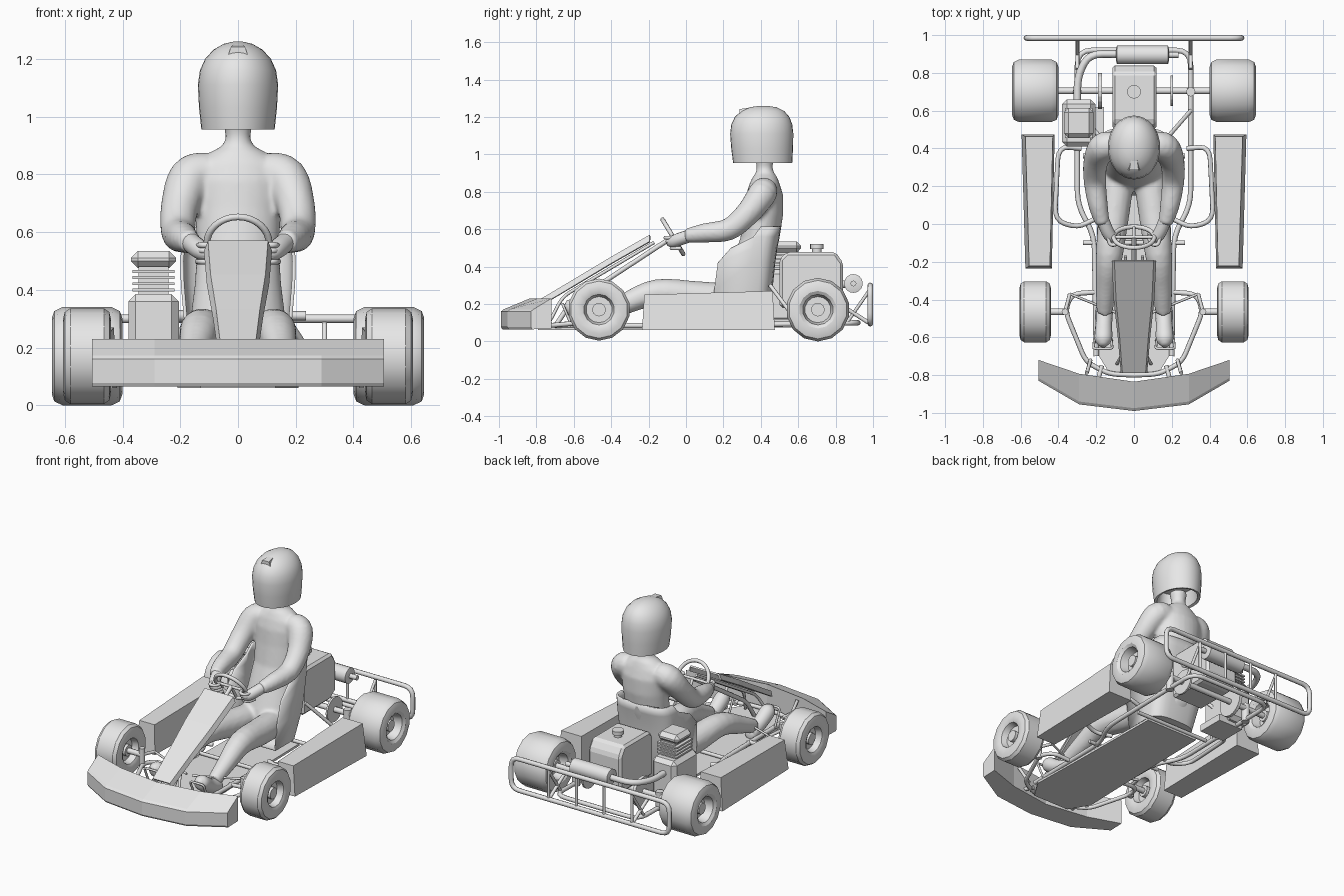
import bpy, bmesh
from math import sin, cos, pi, radians
from mathutils import Vector

cube = bpy.data.objects.get("Cube")
if cube:
    bpy.data.objects.remove(cube, do_unlink=True)

grey = bpy.data.materials.new("plain_grey")
grey.use_nodes = True
grey.diffuse_color = (0.8, 0.8, 0.8, 1)
grey.node_tree.nodes["Principled BSDF"].inputs["Base Color"].default_value = (0.8, 0.8, 0.8, 1)


def finish(name, bm, smooth=None, bevel=0):
    """Turn a bmesh into an object, optionally bevelled and smoothed by angle."""
    bmesh.ops.recalc_face_normals(bm, faces=bm.faces)
    me = bpy.data.meshes.new(name)
    bm.to_mesh(me)
    bm.free()
    me.materials.append(grey)
    ob = bpy.data.objects.new(name, me)
    bpy.context.collection.objects.link(ob)
    if bevel:
        mod = ob.modifiers.new("bevel", 'BEVEL')
        mod.width = bevel
        mod.segments = 1
    if smooth:
        bpy.ops.object.select_all(action='DESELECT')
        ob.select_set(True)
        bpy.context.view_layer.objects.active = ob
        bpy.ops.object.shade_smooth_by_angle(angle=radians(smooth))
    return ob


def loft(name, rings, caps=(True, True), closed=True, smooth=None, bevel=0):
    """Skin a list of equal-length rings."""
    bm = bmesh.new()
    rows = [[bm.verts.new(p) for p in ring] for ring in rings]
    n = len(rows[0])
    for a, b in zip(rows, rows[1:]):
        for i in range(n if closed else n - 1):
            j = (i + 1) % n
            bm.faces.new((a[i], a[j], b[j], b[i]))
    for use, row in zip(caps, (rows[0], rows[-1])):
        if use:
            bm.faces.new(row)
    return finish(name, bm, smooth, bevel)


def box(name, x, y, z, bevel=0):
    rings = [[(x[0], y[0], h), (x[1], y[0], h), (x[1], y[1], h), (x[0], y[1], h)] for h in z]
    return loft(name, rings, bevel=bevel)


def oval(x, y, z, rx, ry, n=28):
    return [(x + rx * cos(2 * pi * i / n), y + ry * sin(2 * pi * i / n), z) for i in range(n)]


def lathe_x(name, cx, cy, cz, profile, n, smooth=None):
    """Revolve (offset, radius) pairs about an axis parallel to x."""
    rings = [[(cx + x, cy + r * sin(2 * pi * i / n), cz - r * cos(2 * pi * i / n))
              for i in range(n)] for x, r in profile]
    return loft(name, rings, smooth=smooth)


def tube(name, pts, r=0.013, fillet=0.05, cyclic=False):
    """Round pipe along a path with filleted corners."""
    pts = [Vector(p) for p in pts]
    path, n = [], len(pts)
    for i, p in enumerate(pts):
        if not cyclic and i in (0, n - 1):
            path.append(p)
            continue
        a, b = pts[i - 1] - p, pts[(i + 1) % n] - p
        a, b = (p + v.normalized() * min(fillet, v.length * 0.45) for v in (a, b))
        path += [a.lerp(p, t).lerp(p.lerp(b, t), t) for t in (0, 0.25, 0.5, 0.75, 1)]
    cu = bpy.data.curves.new(name, 'CURVE')
    cu.dimensions = '3D'
    cu.bevel_depth, cu.bevel_resolution, cu.use_fill_caps = r, 2, True
    sp = cu.splines.new('POLY')
    sp.points.add(len(path) - 1)
    for q, p in zip(sp.points, path):
        q.co = (*p, 1)
    sp.use_cyclic_u = cyclic
    tmp = bpy.data.objects.new(name, cu)
    bpy.context.collection.objects.link(tmp)
    bpy.context.view_layer.update()
    bm = bmesh.new()
    bm.from_mesh(tmp.evaluated_get(bpy.context.evaluated_depsgraph_get()).to_mesh())
    bpy.data.objects.remove(tmp, do_unlink=True)
    return finish(name, bm, 50)


def limb(name, keys, n=16):
    """Smooth tapered limb through (x, y, z, radius) keys."""
    keys = [Vector(k) for k in keys]
    full = [2 * keys[0] - keys[1]] + keys + [2 * keys[-1] - keys[-2]]
    path = []
    for a, b, c, d in zip(full, full[1:], full[2:], full[3:]):
        path += [0.5 * (2 * b + (c - a) * t + (2 * a - 5 * b + 4 * c - d) * t * t
                        + (3 * b - a - 3 * c + d) * t ** 3) for t in (0, 0.25, 0.5, 0.75)]
    path.append(keys[-1])
    rings = []
    for i, p in enumerate(path):
        t = (path[min(i + 1, len(path) - 1)] - path[max(i - 1, 0)]).to_3d()
        q = Vector((0, -1, 0)).rotation_difference(t)
        rings.append([p.to_3d() + q @ Vector((cos(2 * pi * k / n), 0, sin(2 * pi * k / n))) * p[3]
                      for k in range(n)])
    return loft(name, rings, smooth=60)


# Wheels: tyre, recessed rim and hub in one revolved profile
def wheel(name, x, y, half, r):
    side = [(0.3, 0.03), (0.3, 0.018), (0.72, 0.018), (0.72, 0.036), (0.45, 0.036), (0.45, 0.07),
            (0.9, 0.082), (1, 0.1), (1, r * 0.78), (0.93, r * 0.92), (0.7, r)][2:]
    prof = [(-half * a, b) for a, b in side] + [(half * a, b) for a, b in reversed(side)]
    lathe_x(name, x, y, 0.17, prof, 14, smooth=28)


for s, side in ((1, "left"), (-1, "right")):
    wheel(side + "_rear_wheel", s * 0.523, 0.705, 0.122, 0.17)
    wheel(side + "_front_wheel", s * 0.523, -0.465, 0.083, 0.166)

    # Side pods
    loft(side + "_side_pod", [[(s * x, y + d, z) for x, d, z in
         ((out, 0, 0.06), (out - 0.02, k, top), (inn + 0.01, k, top), (inn, 0, 0.06))]
         for y, out, inn, top, k in ((-0.235, 0.575, 0.435, 0.25, 0.012),
                                     (0.475, 0.595, 0.42, 0.27, -0.012))])

    # Chassis rails, side hoops and front arms
    tube(side + "_main_rail", [(0, 0.92, 0.1), (s * 0.3, 0.92, 0.1), (s * 0.3, 0.1, 0.085),
         (s * 0.21, -0.06, 0.085), (s * 0.2, -0.7, 0.085)], 0.014, 0.08)
    tube(side + "_side_hoop", [(s * 0.28, 0.4, 0.1), (s * 0.4, 0.41, 0.13), (s * 0.42, 0.02, 0.13),
         (s * 0.3, -0.02, 0.1), (s * 0.2, 0.03, 0.09)], 0.013, 0.07)
    tube(side + "_front_arm", [(s * 0.19, -0.36, 0.085), (s * 0.33, -0.37, 0.1), (s * 0.365, -0.46, 0.11),
         (s * 0.255, -0.73, 0.085), (s * 0.13, -0.795, 0.085), (0, -0.8, 0.085)], 0.013)
    tube(side + "_kingpin", [(s * 0.365, -0.465, 0.09), (s * 0.365, -0.465, 0.215)], 0.018)
    tube(side + "_front_spindle", [(s * 0.365, -0.465, 0.17), (s * 0.56, -0.465, 0.17)], 0.018)
    tube(side + "_tie_rod", [(s * 0.02, -0.5, 0.15), (s * 0.34, -0.37, 0.16)], 0.007)
    tube(side + "_steering_arm", [(s * 0.34, -0.37, 0.16), (s * 0.365, -0.465, 0.17)], 0.01)
    tube(side + "_nose_mount", [(s * 0.17, -0.75, 0.085), (s * 0.2, -0.86, 0.1)], 0.012)
    tube(side + "_nose_brace", [(s * 0.23, -0.72, 0.085), (s * 0.25, -0.79, 0.21)], 0.01)
    tube(side + "_seat_strut", [(s * 0.17, 0.45, 0.3), (s * 0.3, 0.6, 0.1)], 0.011)
    tube(side + "_axle_bracket", [(s * 0.3, 0.7, 0.08), (s * 0.3, 0.7, 0.2)], 0.025)

    # Rear bumper supports
    tube(side + "_bumper_mount", [(s * 0.3, 0.82, 0.2), (s * 0.3, 0.985, 0.095)], 0.011)
    for x in (0.1, 0.3):
        tube(side + "_bumper_post", [(s * x, 0.985, 0.095), (s * x, 0.985, 0.3)], 0.009)
    tube(side + "_bumper_stay", [(s * 0.3, 0.86, 0.1), (s * 0.3, 0.985, 0.28)], 0.009)

    # Pedals
    tube(side + "_pedal", [(s * 0.12, -0.61, 0.08), (s * 0.115, -0.66, 0.2), (s * 0.215, -0.66, 0.2),
         (s * 0.21, -0.61, 0.08)], 0.007, 0.02)

    # Shoes, hands and fingers
    limb(side + "_shoe", [(s * 0.157, -0.425, 0.1, 0.018), (s * 0.157, -0.445, 0.102, 0.044),
         (s * 0.16, -0.53, 0.135, 0.044), (s * 0.163, -0.61, 0.185, 0.046), (s * 0.164, -0.645, 0.205, 0.018)])
    limb(side + "_hand", [(s * 0.165, 0.02, 0.565, 0.034), (s * 0.14, -0.04, 0.545, 0.034),
         (s * 0.118, -0.075, 0.53, 0.03), (s * 0.1, -0.095, 0.52, 0.012)])
    for k in range(4):
        z, y = 0.555 - 0.019 * k, -0.088 + 0.011 * k
        tube(side + "_finger", [(s * 0.14, y + 0.03, z), (s * 0.128, y - 0.025, z), (s * 0.088, y - 0.02, z),
             (s * 0.08, y + 0.012, z)], 0.01, 0.02)

tube("rear_bumper", [(0.57, 0.985, 0.095), (0.57, 0.985, 0.3), (-0.57, 0.985, 0.3), (-0.57, 0.985, 0.095)],
     0.015, 0.06, cyclic=True)
tube("rear_axle", [(-0.5, 0.705, 0.17), (0.5, 0.705, 0.17)], 0.018)
lathe_x("sprocket", -0.18, 0.705, 0.17, [(-0.01, 0.095), (0.01, 0.095)], 20)
lathe_x("brake_disc", 0.2, 0.705, 0.17, [(-0.006, 0.08), (0.006, 0.08)], 20)
for y in (0.36, -0.1):
    tube("cross_member", [(-0.27, y, 0.085), (0.27, y, 0.085)], 0.012)

# Floor pan
half = [(0.13, -0.79), (0.21, -0.66), (0.2, -0.3), (0.19, 0.36)]
outline = half + [(-x, y) for x, y in reversed(half)]
loft("floor_pan", [[(x, y, z) for x, y in outline] for z in (0.06, 0.075)])

# Front bumper fairing
loft("front_fairing", [[(x, f + 0.008, 0.065), (x, f, 0.078), (x, f, 0.16), (x, f + 0.015, 0.172),
     (x, b, 0.23), (x, b, 0.068)] for x, f, b in
     ((-0.505, -0.83, -0.72), (-0.29, -0.955, -0.793), (0, -0.99, -0.835),
      (0.29, -0.955, -0.793), (0.505, -0.83, -0.72))])

# Steering fairing, column and wheel
panel = loft("steering_fairing", [[(x * w, y, z + d) for x, d in
             ((-1, -0.035), (-0.88, 0), (0.88, 0), (1, -0.035))] for y, z, w in
             ((-0.195, 0.57, 0.118), (-0.4, 0.453, 0.108), (-0.6, 0.333, 0.086), (-0.79, 0.22, 0.07))],
             caps=(False, False), closed=False)
panel.modifiers.new("thickness", 'SOLIDIFY').thickness = 0.012
hub, up = Vector((0, -0.07, 0.56)), Vector((0, -0.515, 0.857))
rim = [hub + 0.108 * (Vector((cos(t), 0, 0)) + up * sin(t)) for t in (2 * pi * i / 32 for i in range(32))]
tube("steering_wheel", rim, 0.012, 0.005, cyclic=True)
for a in (0, 180, 270):
    t = radians(a)
    tube("steering_spoke", [hub, hub + 0.105 * (Vector((cos(t), 0, 0)) + up * sin(t))], 0.009)
tube("steering_column", [hub, (0, -0.62, 0.2), (0, -0.7, 0.08)], 0.013)
for x in (-0.045, 0.045):
    tube("fairing_support", [(x, -0.17, 0.53), (x, -0.66, 0.24), (x * 2, -0.74, 0.085)], 0.009)

# Seat shell: horseshoe sections rising and narrowing to the back
def horseshoe(z, front, back, w):
    r = min(0.13, back - front - 0.01)
    arc = [(w * abs(cos(t)) ** 0.6 * (1 if cos(t) >= 0 else -1), back - r + r * abs(sin(t)) ** 0.6, z)
           for t in (pi * i / 14 for i in range(15))]
    return [(w, front, z)] + arc + [(-w, front, z)]


seat = loft("seat", [horseshoe(*k) for k in
            ((0.1, 0.15, 0.41, 0.165), (0.27, 0.15, 0.462, 0.185), (0.42, 0.17, 0.477, 0.198),
             (0.5, 0.24, 0.488, 0.2), (0.56, 0.36, 0.5, 0.195), (0.615, 0.4, 0.51, 0.185))],
            caps=(True, False), closed=False, smooth=40)
seat.modifiers.new("thickness", 'SOLIDIFY').thickness = 0.012

# Fuel tank behind the seat
tank = [(0.5, 0.18), (0.5, 0.44), (0.54, 0.478), (0.8, 0.478), (0.84, 0.42), (0.84, 0.22), (0.78, 0.18)]
loft("fuel_tank", [[(x, y, z) for y, z in tank] for x in (-0.115, 0.12)], bevel=0.015)
loft("tank_cap", [oval(0, 0.7, z, r, r, 16) for z, r in
     ((0.47, 0.025), (0.495, 0.025), (0.495, 0.036), (0.52, 0.036))], smooth=40)

# Engine with cooling fins, and its exhaust
box("engine_block", (-0.38, -0.205), (0.41, 0.66), (0.1, 0.385), 0.025)
box("engine_cylinder", (-0.345, -0.24), (0.465, 0.605), (0.38, 0.48))
for i in range(4):
    z = 0.395 + i * 0.021
    box("cooling_fin", (-0.365, -0.22), (0.455, 0.615), (z, z + 0.01))
box("cylinder_head", (-0.37, -0.215), (0.455, 0.615), (0.475, 0.535), 0.024)
box("engine_mount", (-0.34, -0.16), (0.44, 0.62), (0.075, 0.12))
tube("exhaust_pipe", [(-0.3, 0.6, 0.3), (-0.3, 0.78, 0.3), (-0.24, 0.9, 0.31), (-0.08, 0.9, 0.31)], 0.02, 0.07)
lathe_x("muffler", 0.045, 0.895, 0.31, [(-0.14, 0.03), (-0.135, 0.05), (0.135, 0.05), (0.14, 0.03)], 18, 40)
tube("muffler_outlet", [(0.18, 0.895, 0.31), (0.235, 0.895, 0.31)], 0.016)

# Driver: torso and limbs blended into one smooth body
parts = [loft("driver_body", [oval(0, y, z, rx, ry) for z, y, rx, ry in
         ((0.16, 0.31, 0.12, 0.11), (0.22, 0.32, 0.155, 0.135), (0.3, 0.325, 0.165, 0.13),
          (0.42, 0.355, 0.15, 0.115), (0.55, 0.395, 0.142, 0.105), (0.68, 0.415, 0.15, 0.105),
          (0.78, 0.42, 0.16, 0.1), (0.84, 0.42, 0.145, 0.082), (0.88, 0.422, 0.09, 0.065),
          (0.9, 0.422, 0.052, 0.05), (0.93, 0.42, 0.042, 0.042), (1.0, 0.42, 0.055, 0.055))])]
for s in (1, -1):
    parts.append(limb("arm", [(s * 0.1, 0.42, 0.81, 0.07), (s * 0.165, 0.405, 0.785, 0.077),
                 (s * 0.202, 0.33, 0.685, 0.066), (s * 0.207, 0.23, 0.6, 0.06),
                 (s * 0.19, 0.1, 0.58, 0.052), (s * 0.165, 0.0, 0.565, 0.038)]))
    parts.append(limb("leg", [(s * 0.075, 0.3, 0.22, 0.085), (s * 0.105, 0.06, 0.24, 0.082),
                 (s * 0.13, -0.16, 0.26, 0.072), (s * 0.148, -0.34, 0.195, 0.055),
                 (s * 0.156, -0.47, 0.14, 0.042)]))
bpy.ops.object.select_all(action='DESELECT')
for p in parts:
    p.select_set(True)
bpy.context.view_layer.objects.active = parts[0]
bpy.ops.object.join()
mod = parts[0].modifiers.new("blend", 'REMESH')
mod.mode, mod.voxel_size, mod.use_smooth_shade = 'VOXEL', 0.011, True
mod = parts[0].modifiers.new("soften", 'SMOOTH')
mod.factor, mod.iterations = 0.5, 5

# Helmet, hollow underneath, with a top vent
loft("helmet", [oval(0, y, z, rx, ry, 32) for z, y, rx, ry in
     ((1.06, 0.41, 0.1, 0.13), (0.96, 0.41, 0.11, 0.14), (0.955, 0.41, 0.127, 0.158), (1.03, 0.407, 0.135, 0.165),
      (1.11, 0.405, 0.139, 0.169), (1.16, 0.405, 0.132, 0.163), (1.2, 0.407, 0.114, 0.146),
      (1.232, 0.41, 0.085, 0.115), (1.252, 0.412, 0.05, 0.072), (1.26, 0.413, 0.015, 0.02))], smooth=45)
loft("helmet_vent", [[(-a, y, lo), (a, y, lo), (b, y, hi), (-b, y, hi)] for y, a, b, lo, hi in
     ((0.285, 0.038, 0.024, 1.2, 1.242), (0.385, 0.014, 0.01, 1.23, 1.256))])
